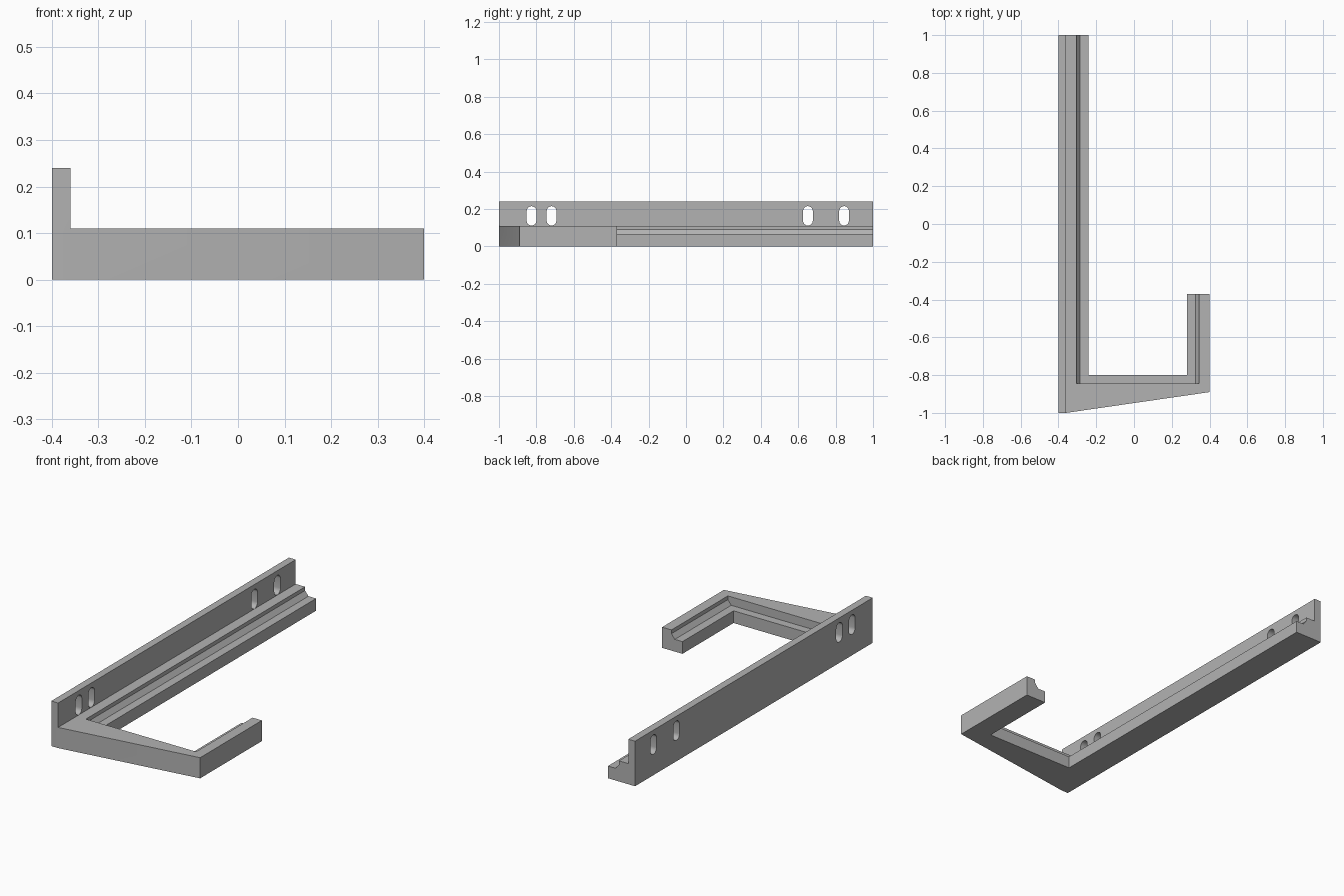
import bpy, bmesh, math
from mathutils import Vector

cube = bpy.data.objects.get("Cube")
if cube:
    bpy.data.objects.remove(cube, do_unlink=True)

grey = bpy.data.materials.new("plain grey")
grey.use_nodes = True
colour = (0.45, 0.45, 0.45, 1)
grey.diffuse_color = colour
grey.node_tree.nodes["Principled BSDF"].inputs["Base Color"].default_value = colour


def prism(name, points, along):
    """Extrude a flat 3D outline along a vector into a closed solid."""
    bm = bmesh.new()
    face = bm.faces.new([bm.verts.new(p) for p in points])
    new = bmesh.ops.extrude_face_region(bm, geom=[face])["geom"]
    bmesh.ops.translate(bm, vec=Vector(along),
                        verts=[v for v in new if isinstance(v, bmesh.types.BMVert)])
    bmesh.ops.recalc_face_normals(bm, faces=bm.faces)
    mesh = bpy.data.meshes.new(name)
    bm.to_mesh(mesh)
    bm.free()
    mesh.materials.append(grey)
    obj = bpy.data.objects.new(name, mesh)
    bpy.context.collection.objects.link(obj)
    return obj


def cut(target, cutter):
    """Subtract the cutter, apply the result and discard the cutter."""
    cutter.hide_render = True
    mod = target.modifiers.new("cut", 'BOOLEAN')
    mod.operation, mod.solver, mod.object = 'DIFFERENCE', 'EXACT', cutter
    graph = bpy.context.evaluated_depsgraph_get()
    mesh = bpy.data.meshes.new_from_object(target.evaluated_get(graph))
    target.modifiers.clear()
    target.data = mesh
    bpy.data.objects.remove(cutter, do_unlink=True)


# Hook-shaped body: long rail, slanted front bar and short arm
plan = [(-0.40, -1), (-0.36, -1), (0.40, -0.89), (0.40, -0.37), (0.28, -0.37),
        (0.28, -0.80), (-0.24, -0.80), (-0.24, 1), (-0.40, 1)]
body = prism("bracket_frame", [(x, y, 0) for x, y in plan], (0, 0, 0.24))

# Lower everything except the upright mounting flange
cut(body, prism("flange_clearance",
                [(-0.36, -2, 0.11), (1, -2, 0.11), (1, 2, 0.11), (-0.36, 2, 0.11)],
                (0, 0, 1)))

# Recessed inner ledge with a sloped foot along both sides
ledge = [(-0.305, 0.2), (-0.305, 0.09), (-0.285, 0.065),
         (0.325, 0.065), (0.345, 0.09), (0.345, 0.2)]
cut(body, prism("ledge_recess", [(x, -0.845, z) for x, z in ledge], (0, 2, 0)))

# Rounded mounting slots through the flange
radius, low, high, steps = 0.026, 0.137, 0.189, 10
for y in (-0.826, -0.719, 0.652, 0.845):
    outline = []
    for start, z in ((0, high), (math.pi, low)):
        for i in range(steps + 1):
            a = start + math.pi * i / steps
            outline.append((-0.5, y + radius * math.cos(a), z + radius * math.sin(a)))
    cut(body, prism("slot", outline, (0.2, 0, 0)))

# Smooth the slot ends, keep every other edge crisp
bpy.ops.object.select_all(action='DESELECT')
body.select_set(True)
bpy.context.view_layer.objects.active = body
bpy.ops.object.shade_smooth_by_angle(angle=math.radians(30))
